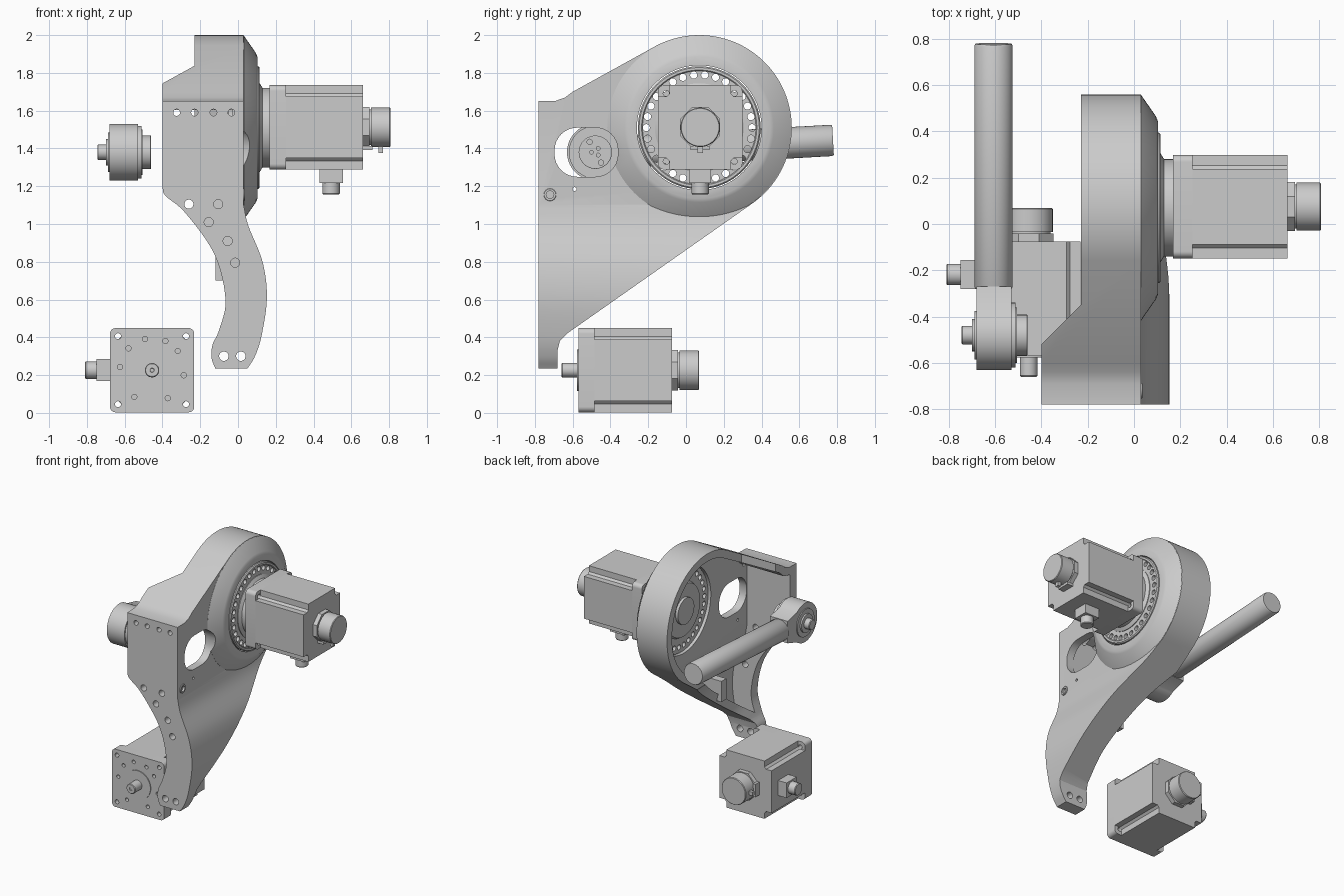
import bpy, bmesh
from math import sin, cos, pi, radians
from mathutils import Matrix, Vector

if "Cube" in bpy.data.objects:
    bpy.data.objects.remove(bpy.data.objects["Cube"])

CY, CZ = 0.07, 1.51   # main ring centre in the side plane


def make(name, bm, mat=None):
    bmesh.ops.recalc_face_normals(bm, faces=bm.faces)
    if mat:
        bm.transform(mat)
    me = bpy.data.meshes.new(name)
    bm.to_mesh(me)
    bm.free()
    ob = bpy.data.objects.new(name, me)
    bpy.context.collection.objects.link(ob)
    return ob


def prism(name, pts, axis, a, b, mat=None):
    put = {'x': lambda u, v, t: (t, u, v), 'y': lambda u, v, t: (u, t, v),
           'z': lambda u, v, t: (u, v, t)}[axis]
    bm = bmesh.new()
    lo = [bm.verts.new(put(u, v, a)) for u, v in pts]
    hi = [bm.verts.new(put(u, v, b)) for u, v in pts]
    bm.faces.new(lo)
    bm.faces.new(hi)
    for i in range(len(pts)):
        j = (i + 1) % len(pts)
        bm.faces.new((lo[i], lo[j], hi[j], hi[i]))
    return make(name, bm, mat)


def box(name, x0, x1, y0, y1, z0, z1, mat=None):
    return prism(name, [(x0, y0), (x1, y0), (x1, y1), (x0, y1)], 'z', z0, z1, mat)


def frame(origin, z, x=None):
    z = Vector(z).normalized()
    x = Vector(x) if x else z.orthogonal().normalized()
    y = z.cross(x)
    m = Matrix((x, y, z)).transposed().to_4x4()
    m.translation = origin
    return m


def lathe(name, prof, mat, n=48):
    """Solid of revolution: prof is a list of (distance along axis, radius)."""
    bm = bmesh.new()
    rings = [[bm.verts.new((r * cos(2 * pi * i / n), r * sin(2 * pi * i / n), t))
              for i in range(n)] for t, r in prof]
    for p, q in zip(rings, rings[1:]):
        for i in range(n):
            j = (i + 1) % n
            bm.faces.new((p[i], p[j], q[j], q[i]))
    bm.faces.new(rings[0])
    bm.faces.new(rings[-1])
    return make(name, bm, mat)


def join(name, obs):
    bpy.ops.object.select_all(action='DESELECT')
    for o in obs:
        o.select_set(True)
    bpy.context.view_layer.objects.active = obs[0]
    if len(obs) > 1:
        bpy.ops.object.join()
    obs[0].name = name
    return obs[0]


def boolean(a, b, op='DIFFERENCE'):
    m = a.modifiers.new('b', 'BOOLEAN')
    m.object, m.operation, m.solver = b, op, 'EXACT'
    bpy.context.view_layer.objects.active = a
    bpy.ops.object.modifier_apply(modifier='b')
    bpy.data.objects.remove(b)


def spline(pts, k=6):
    """Catmull-Rom through the key points."""
    v = [Vector(p) for p in pts]
    v = [2 * v[0] - v[1]] + v + [2 * v[-1] - v[-2]]
    out = []
    for a, b, c, d in zip(v, v[1:], v[2:], v[3:]):
        for i in range(k):
            t = i / k
            p = 0.5 * (2 * b + (c - a) * t + (2 * a - 5 * b + 4 * c - d) * t * t
                       + (3 * b - a - 3 * c + d) * t ** 3)
            out.append(tuple(p))
    return out + [tuple(v[-2])]


def arc(cx, cy, r, a0, a1, n):
    return [(cx + r * cos(radians(a0 + (a1 - a0) * i / n)),
             cy + r * sin(radians(a0 + (a1 - a0) * i / n))) for i in range(n + 1)]


def rounded(cx, cy, w, h, r):
    return sum((arc(cx + sx * (w - r), cy + sy * (h - r), r, a, a + 90, 8)
                for sx, sy, a in ((1, 1, 0), (-1, 1, 90), (-1, -1, 180), (1, -1, 270))), [])


# housing: side outline crossed with the S-shaped front outline
side = arc(CY, CZ, 0.49, -55, 117.5, 56) + [(-.60, 1.70), (-.64, 1.67), (-.69, 1.652), (-.78, 1.65),
       (-.78, .235), (-.68, .235), (-.68, .33), (-.668, .38), (-.63, .42)]
right_edge = spline([(.05, .235), (.09, .3), (.125, .41), (.153, .61), (.13, .8), (.055, .99), (.03, 1.1)])
left_edge = spline([(-.40, 1.2), (-.385, 1.15), (-.28, 1.06), (-.125, .84), (-.066, .6),
                    (-.1, .44), (-.135, .36), (-.14, .29), (-.12, .235)])
housing = prism('housing', side, 'x', -.6, .3)
boolean(housing, prism('c', right_edge + [(.03, 2.1), (-.40, 2.1)] + left_edge, 'y', -.9, .9), 'INTERSECT')
boolean(housing, prism('c', [(-.41, -.53), (-.23, -.35), (-.23, .9), (-.9, .9), (-.9, -.53)], 'z', 0, 2.2))
ring_axis = frame((0, CY, CZ), (1, 0, 0))
boolean(housing, lathe('c', [(-.01, .487), (.031, .487), (.095, .395), (.103, .375)], ring_axis, 96), 'UNION')

# hollow open toward -x
cavity = prism('c', arc(CY, CZ, .43, -55, 117.5, 48) + [(-.57, 1.655), (-.62, 1.61), (-.70, 1.59), (-.70, .446)],
               'x', -.8, .3)
inner = [(x - .06, z) for x, z in right_edge]
boolean(cavity, prism('c', [(-1, .235)] + inner + [(-.03, 2.1), (-1, 2.1)], 'y', -.9, .9), 'INTERSECT')
boolean(housing, cavity)
boolean(housing, lathe('c', [(-.2, .33), (.3, .33)], ring_axis, 96))
boolean(housing, prism('c', rounded(-.528, 1.38, .168, .13, .12), 'x', -.2, .2))

# drilled holes in the front plate and side
holes = [(-.325, 1.59, .018), (-.23, 1.59, .018), (-.13, 1.59, .018), (-.035, 1.59, .018),
         (-.26, 1.105, .024), (-.105, 1.105, .024), (-.155, 1.01, .024), (-.055, .91, .024),
         (-.015, .795, .024), (-.075, .3, .025), (.015, .3, .025)]
drills = [lathe('d', [(0, r), (.2, r)], frame((x, -.85, z), (0, 1, 0)), 20) for x, z, r in holes]
drills += [lathe('d', [(0, r), (d, r)], frame((.1, y, z), (-1, 0, 0)), 20)
           for y, z, r, d in ((-.72, 1.155, .022, .12), (-.59, 1.185, .01, .2))]
boolean(housing, join('drills', drills))
lathe('side_boss', [(.0, .033), (.034, .033), (.036, .031), (.036, .02), (.02, .02)],
      frame((0, -.72, 1.155), (1, 0, 0)), 24)
box('inner_rib', -.12, .1, -.32, -.26, .70, .86)

# drilled ring plate carrying the upper motor
plate = lathe('ring_plate', [(-.01, .325), (.108, .325), (.115, .318), (.115, .305), (.11, .3), (.11, .1),
                             (-.03, .1), (-.03, .2), (-.01, .21)], ring_axis, 96)
boolean(plate, join('drills', [
    lathe('d', [(-.1, .019), (.2, .019)],
          frame((0, CY + .28 * cos(2 * pi * i / 30), CZ + .28 * sin(2 * pi * i / 30)), (1, 0, 0)), 16)
    for i in range(30)]))
lathe('motor_neck', [(-.05, .1), (.09, .1), (.09, .235), (.115, .235), (.13, .21), (.18, .21)], ring_axis, 64)


def motor(name, m, plug_t, shaft):
    """Square servo: axis along local z, cable plug along local +x."""
    h, n, L = .223, .045, .495
    flange = prism('f', rounded(0, 0, h, h, .03), 'z', 0, .085, m)
    screws = [(sx * .18, sy * .18) for sx in (1, -1) for sy in (1, -1)]
    drill = [lathe('d', [(-.1, .016), (.2, .016)], m @ Matrix.Translation((x, y, 0)), 16) for x, y in screws]
    if shaft:
        drill += [lathe('d', [(-.1, .014), (.03, .014)],
                        m @ Matrix.Translation((.17 * cos(a), .17 * sin(a), 0)), 16)
                  for a in (.1, .75, 1.35, 2.0, 2.5, 3.3, 4.2, 5.3)]
    boolean(flange, join('drills', drill))
    corner = [(h, h - .06), (h - n, h - .06), (h - .06, h - n), (h - .06, h)]
    pts = [(x * cos(k) - y * sin(k), x * sin(k) + y * cos(k))
           for k in (0, pi / 2, pi, 1.5 * pi) for x, y in corner]
    parts = [flange, prism('b', pts, 'z', .08, L, m)]
    oct_cap = [(.115 * cos(pi / 8 + i * pi / 4), .115 * sin(pi / 8 + i * pi / 4)) for i in range(8)]
    parts.append(prism('o', oct_cap, 'z', L - .01, L + .033, m))
    parts.append(lathe('e', [(L + .02, .095), (L + .04, .095), (L + .04, .104), (L + .14, .104), (L + .145, .1)], m))
    parts.append(box('k', .09, .135, -.014, .014, L + .08, L + .105, m))
    parts.append(box('a', .1, .12, -.05, .05, L - .01, L + .05, m))
    parts.append(box('p', .2, .295, -.058, .058, plug_t - .062, plug_t + .062, m))
    parts.append(lathe('q', [(.28, .046), (.35, .046), (.355, .042)],
                       m @ frame((0, 0, plug_t), (1, 0, 0)), 32))
    if shaft:
        parts.append(lathe('s', [(-.085, .01), (-.09, .012), (-.09, .034), (-.085, .038), (.02, .038)], m, 32))
        parts.append(lathe('r', [(-.006, .11), (.02, .11)], m))
    return join(name, parts)


motor('upper_motor', frame((.168, .075, 1.512), (1, 0, 0), (0, 0, -1)), .325, False)
motor('lower_motor', frame((-.455, -.57, .226), (0, 1, 0), (-1, 0, 0)), .352, True)

# push rod with its pivot head
head_axis = frame((0, -.48, 1.38), (1, 0, 0))
prism('rod_head', arc(-.48, 1.38, .15, 50, 310, 48) + [(-.27, 1.30), (-.27, 1.47)], 'x', -.68, -.53)
lathe('rod', [(0, .078), (.01, .083), (1.05, .083), (1.06, .078)],
      frame((-.607, -.28, 1.383), (0, 1.06, .06)))
lathe('pivot_pin', [(-.745, .036), (-.74, .04), (-.70, .04), (-.70, .07), (-.688, .07), (-.688, .105), (-.67, .105)],
      head_axis)
flange = lathe('pivot_flange', [(-.54, .125), (-.53, .14), (-.512, .14), (-.512, .12), (-.505, .12), (-.505, .088),
                                (-.462, .088), (-.46, .085)], head_axis)
boolean(flange, join('drills', [lathe('d', [(-.49, r), (-.3, r)], frame((0, y, z), (1, 0, 0)), 16)
        for y, z, r in ((-.45, 1.325, .014), (-.51, 1.435, .014), (-.5, 1.38, .01), (-.465, 1.365, .01), (-.465, 1.4, .01))]))

for ob in bpy.context.scene.objects:
    bpy.ops.object.select_all(action='DESELECT')
    ob.select_set(True)
    bpy.context.view_layer.objects.active = ob
    bpy.ops.object.shade_smooth_by_angle(angle=radians(28))
